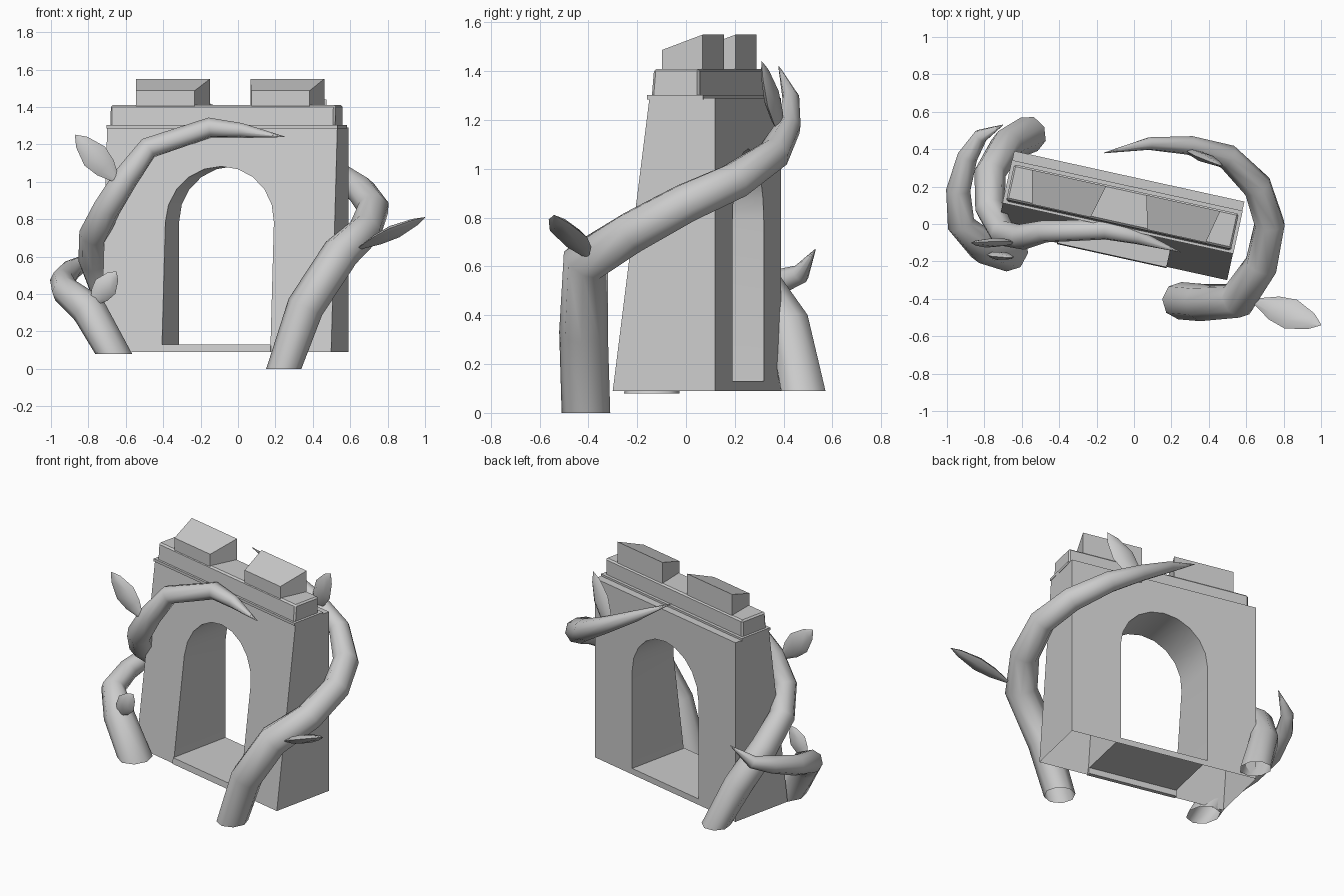
import bpy, bmesh, math
from mathutils import Vector

if "Cube" in bpy.data.objects:
    bpy.data.objects.remove(bpy.data.objects["Cube"], do_unlink=True)

# One stone grey for everything
GREY = (0.6, 0.6, 0.6, 1)
stone = bpy.data.materials.new("stone_grey")
stone.use_nodes = True
stone.diffuse_color = GREY
stone.node_tree.nodes["Principled BSDF"].inputs["Base Color"].default_value = GREY

TURN = math.radians(-12.4)
BACK_MIDDLE = (-0.025, 0.255, 0)


def add_object(name, bm, on_gate=False):
    bmesh.ops.recalc_face_normals(bm, faces=bm.faces)
    mesh = bpy.data.meshes.new(name)
    bm.to_mesh(mesh)
    bm.free()
    mesh.materials.append(stone)
    obj = bpy.data.objects.new(name, mesh)
    bpy.context.collection.objects.link(obj)
    if on_gate:
        obj.location = BACK_MIDDLE
        obj.rotation_euler.z = TURN
    return obj


def select_only(obj):
    bpy.ops.object.select_all(action='DESELECT')
    obj.select_set(True)
    bpy.context.view_layer.objects.active = obj


def extrude_profile(name, points, vector):
    bm = bmesh.new()
    face = bm.faces.new([bm.verts.new(p) for p in points])
    new = bmesh.ops.extrude_face_region(bm, geom=[face])["geom"]
    bmesh.ops.translate(bm, vec=vector, verts=[g for g in new if isinstance(g, bmesh.types.BMVert)])
    return add_object(name, bm, True)


def side_block(name, half_width, profile):
    """Block along the wall from a (depth, height) profile."""
    return extrude_profile(name, [(-half_width, -d, z) for d, z in profile], (2 * half_width, 0, 0))


# Wall with vertical back and battered front
BASE, WALL_TOP = 0.09, 1.29
wall = side_block("gate_wall", 0.63, [(0, BASE), (0.43, BASE), (0.276, WALL_TOP), (0, WALL_TOP)])

# Arched passage cut through the wall
RADIUS, SPRING, FLOOR = 0.297, 0.785, 0.13
outline = [(-RADIUS, 0.2, FLOOR), (RADIUS, 0.2, FLOOR)]
for i in range(11):
    a = math.pi * i / 10
    outline.append((RADIUS * math.cos(a), 0.2, SPRING + RADIUS * math.sin(a)))
cutter = extrude_profile("arch_cutter", outline, (0, -1, 0))
cutter.hide_render = True
select_only(wall)
cut = wall.modifiers.new("arch", 'BOOLEAN')
cut.operation = 'DIFFERENCE'
cut.solver = 'EXACT'
cut.object = cutter
bpy.ops.object.modifier_apply(modifier=cut.name)
bpy.data.objects.remove(cutter, do_unlink=True)

# Open underside
bm = bmesh.new()
bm.from_mesh(wall.data)
under = [f for f in bm.faces if all(v.co.z < BASE + 0.001 for v in f.verts)]
bmesh.ops.delete(bm, geom=under, context='FACES')
bm.to_mesh(wall.data)
bm.free()

# Smooth the arch only
select_only(wall)
bpy.ops.object.shade_smooth_by_angle(angle=math.radians(25))

side_block("sill", 0.3, [(0.41, BASE), (0.437, BASE), (0.432, FLOOR), (0.41, FLOOR)])
side_block("string_course", 0.632, [(0.05, 1.285), (0.285, 1.285), (0.285, 1.303), (0.05, 1.303)])
parapet = side_block("parapet", 0.615, [(0.07, 1.29), (0.272, 1.29), (0.262, 1.41), (0.07, 1.41)])
bevel = parapet.modifiers.new("bevel", 'BEVEL')
bevel.width = 0.01
bevel.segments = 1

# Merlons, narrower and lower toward the front
for side, name in ((-1, "left"), (1, "right")):
    bm = bmesh.new()
    plan = [(0.11, 0.078, 1.55), (0.515, 0.078, 1.55), (0.475, 0.258, 1.487), (0.155, 0.258, 1.487)]
    low = [bm.verts.new((side * u, -d, 1.4)) for u, d, z in plan]
    top = [bm.verts.new((side * u, -d, z)) for u, d, z in plan]
    bm.faces.new(low)
    bm.faces.new(top)
    for i in range(4):
        j = (i + 1) % 4
        bm.faces.new((low[i], low[j], top[j], top[i]))
    add_object("merlon_" + name, bm, True)


# Vines as tapering eight-sided tubes: (x, y, z, radius)
def vine(name, path):
    data = bpy.data.curves.new(name, 'CURVE')
    data.dimensions = '3D'
    data.bevel_depth = 1
    data.bevel_resolution = 2
    spline = data.splines.new('POLY')
    spline.points.add(len(path) - 1)
    for p, (x, y, z, r) in zip(spline.points, path):
        p.co = (x, y, z, 1)
        p.radius = r
    data.materials.append(stone)
    obj = bpy.data.objects.new(name, data)
    bpy.context.collection.objects.link(obj)
    select_only(obj)
    bpy.ops.object.convert(target='MESH')
    obj = bpy.context.view_layer.objects.active
    # Level the foot on the ground
    foot = Vector(path[0][:3])
    for v in obj.data.vertices:
        if (v.co - foot).length < path[0][3] * 1.1:
            v.co.z = foot.z
    bpy.ops.object.shade_smooth()


vine("right_vine", [
    (0.245, -0.41, 0.0, 0.1), (0.36, -0.42, 0.33, 0.1), (0.55, -0.41, 0.62, 0.1),
    (0.68, -0.22, 0.74, 0.09), (0.725, 0.0, 0.86, 0.085), (0.66, 0.2, 0.95, 0.08),
    (0.5, 0.36, 1.06, 0.068), (0.3, 0.42, 1.17, 0.052), (0.08, 0.43, 1.29, 0.035),
    (-0.16, 0.38, 1.42, 0.002)])
vine("left_vine", [
    (-0.56, 0.48, 0.09, 0.1), (-0.68, 0.42, 0.36, 0.09), (-0.77, 0.27, 0.58, 0.085),
    (-0.77, 0.08, 0.72, 0.08), (-0.7, -0.05, 0.86, 0.075), (-0.6, -0.07, 1.02, 0.07),
    (-0.48, -0.04, 1.18, 0.06), (-0.15, -0.03, 1.29, 0.055), (0.02, -0.07, 1.275, 0.04),
    (0.25, -0.15, 1.24, 0.002)])
vine("low_vine", [
    (-0.665, -0.14, 0.08, 0.115), (-0.8, -0.12, 0.32, 0.095), (-0.925, 0.0, 0.42, 0.075),
    (-0.94, 0.18, 0.47, 0.065), (-0.89, 0.36, 0.53, 0.055), (-0.82, 0.47, 0.57, 0.04),
    (-0.7, 0.53, 0.67, 0.002)])


# Leaves as flattened six-sided spindles
def leaf(name, base, tip, normal, width):
    base, tip = Vector(base), Vector(tip)
    axis = tip - base
    across = axis.cross(Vector(normal)).normalized()
    thick = across.cross(axis).normalized()
    bm = bmesh.new()
    rings = []
    for t, w in ((0, 0.15), (0.3, 0.8), (0.55, 1), (0.85, 0.55), (1, 0.03)):
        ring = []
        for i in range(6):
            a = math.tau * i / 6
            offset = across * math.cos(a) * width + thick * math.sin(a) * width * 0.35
            ring.append(bm.verts.new(base + axis * t + offset * w))
        rings.append(ring)
    for lower, upper in zip(rings, rings[1:]):
        for i in range(6):
            j = (i + 1) % 6
            bm.faces.new((lower[i], lower[j], upper[j], upper[i]))
    bm.faces.new(rings[0])
    bm.faces.new(rings[-1])
    select_only(add_object(name, bm))
    bpy.ops.object.shade_smooth_by_angle(angle=math.radians(50))


leaf("right_leaf", (0.64, -0.41, 0.64), (1.0, -0.54, 0.81), (-0.3, 0.3, 0.9), 0.085)
leaf("upper_left_leaf", (-0.64, -0.1, 1.0), (-0.87, -0.1, 1.25), (0, -1, 0.15), 0.075)
leaf("lower_left_leaf", (-0.78, -0.16, 0.34), (-0.65, -0.18, 0.52), (0.1, -1, 0.1), 0.065)
leaf("back_leaf", (0.28, 0.4, 1.12), (0.47, 0.31, 1.44), (0.3, 0.9, 0.1), 0.075)
